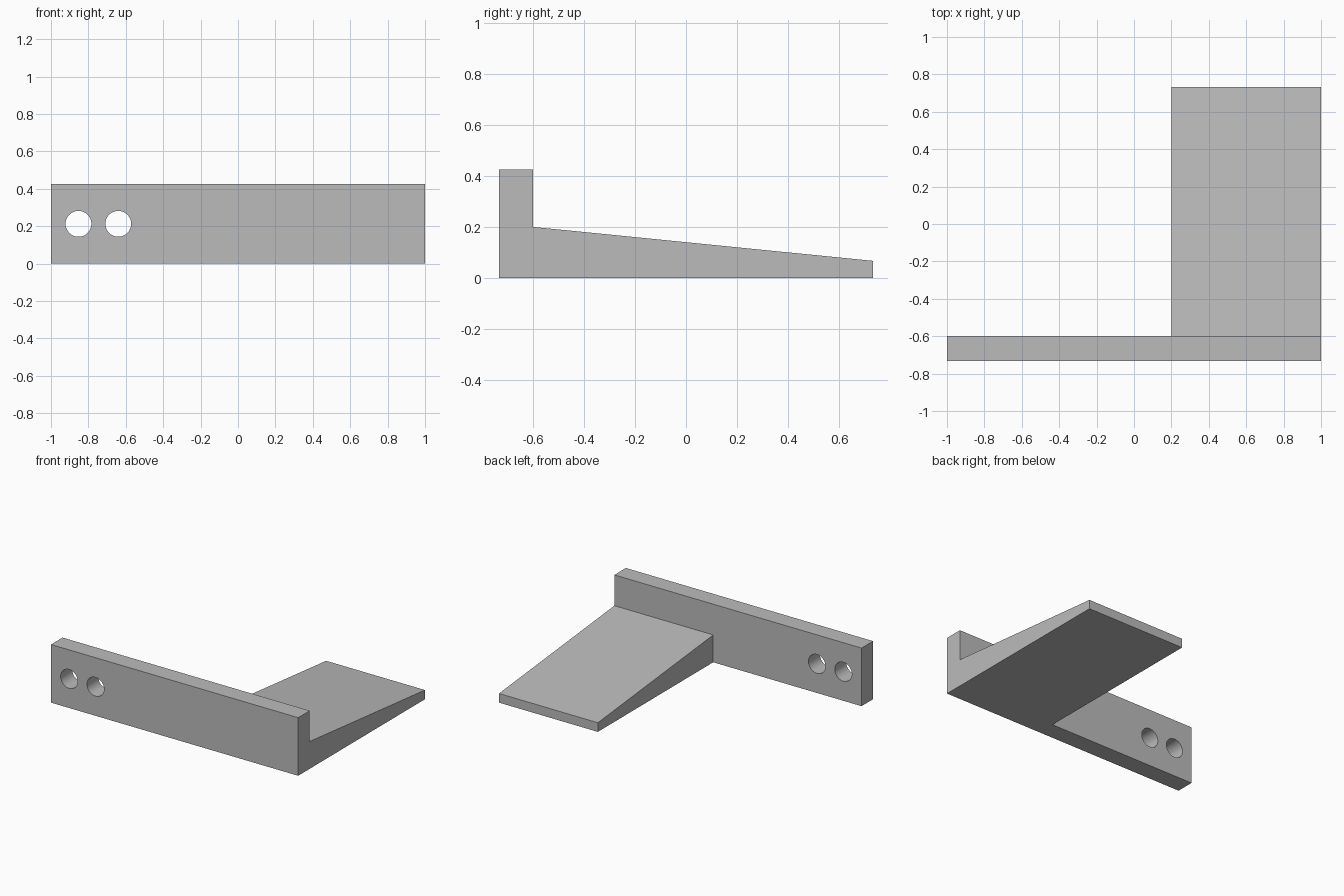
import bpy
import bmesh
import math
from mathutils import Matrix

default = bpy.data.objects.get("Cube")
if default:
    bpy.data.objects.remove(default, do_unlink=True)

FRONT, WALL_BACK, BACK = -0.733, -0.6, 0.733
HEIGHT = 0.425
HOLE_RADIUS = 0.069

grey = bpy.data.materials.new("Plain grey")
grey.use_nodes = True
colour = (0.5, 0.5, 0.5, 1)
grey.diffuse_color = colour
grey.node_tree.nodes["Principled BSDF"].inputs["Base Color"].default_value = colour


def make_object(name, bm):
    bmesh.ops.recalc_face_normals(bm, faces=bm.faces)
    mesh = bpy.data.meshes.new(name)
    bm.to_mesh(mesh)
    bm.free()
    mesh.materials.append(grey)
    obj = bpy.data.objects.new(name, mesh)
    bpy.context.collection.objects.link(obj)
    return obj


def side_profile(name, points, x0, x1):
    """Extrude a (y, z) outline from x0 to x1."""
    bm = bmesh.new()
    face = bm.faces.new([bm.verts.new((x0, y, z)) for y, z in points])
    new = bmesh.ops.extrude_face_region(bm, geom=[face])["geom"]
    verts = [v for v in new if isinstance(v, bmesh.types.BMVert)]
    bmesh.ops.translate(bm, verts=verts, vec=(x1 - x0, 0, 0))
    return make_object(name, bm)


def combine(target, tool, operation):
    """Apply a boolean and discard the tool object."""
    mod = target.modifiers.new(operation, "BOOLEAN")
    mod.operation = operation
    mod.solver = "EXACT"
    mod.object = tool
    bpy.context.view_layer.objects.active = target
    bpy.ops.object.modifier_apply(modifier=mod.name)
    bpy.data.objects.remove(tool, do_unlink=True)


# Long upright plate
bracket = side_profile("mounting_bracket", [
    (FRONT, 0), (WALL_BACK, 0), (WALL_BACK, HEIGHT), (FRONT, HEIGHT)], -1, 1)

# Tapered foot, running slightly into the plate so the two fuse
foot = side_profile("tapered_foot", [
    (-0.67, 0), (BACK, 0), (BACK, 0.067), (WALL_BACK, 0.2), (-0.67, 0.2)], 0.2, 1)
combine(bracket, foot, "UNION")

# Two round screw holes
for x in (-0.853, -0.64):
    bm = bmesh.new()
    place = Matrix.Translation((x, (FRONT + WALL_BACK) / 2, HEIGHT / 2))
    bmesh.ops.create_cone(bm, cap_ends=True, segments=48, radius1=HOLE_RADIUS,
                          radius2=HOLE_RADIUS, depth=0.4,
                          matrix=place @ Matrix.Rotation(math.pi / 2, 4, "X"))
    cutter = make_object("hole_cutter", bm)
    cutter.hide_render = True
    combine(bracket, cutter, "DIFFERENCE")

# Smooth hole walls, sharp outer edges
bpy.ops.object.select_all(action="DESELECT")
bracket.select_set(True)
bpy.context.view_layer.objects.active = bracket
bpy.ops.object.shade_smooth_by_angle(angle=math.radians(30))
# The foot's slope meets the plate and end at hard edges
for poly in bracket.data.polygons:
    if poly.area > 0.02:
        poly.use_smooth = False
